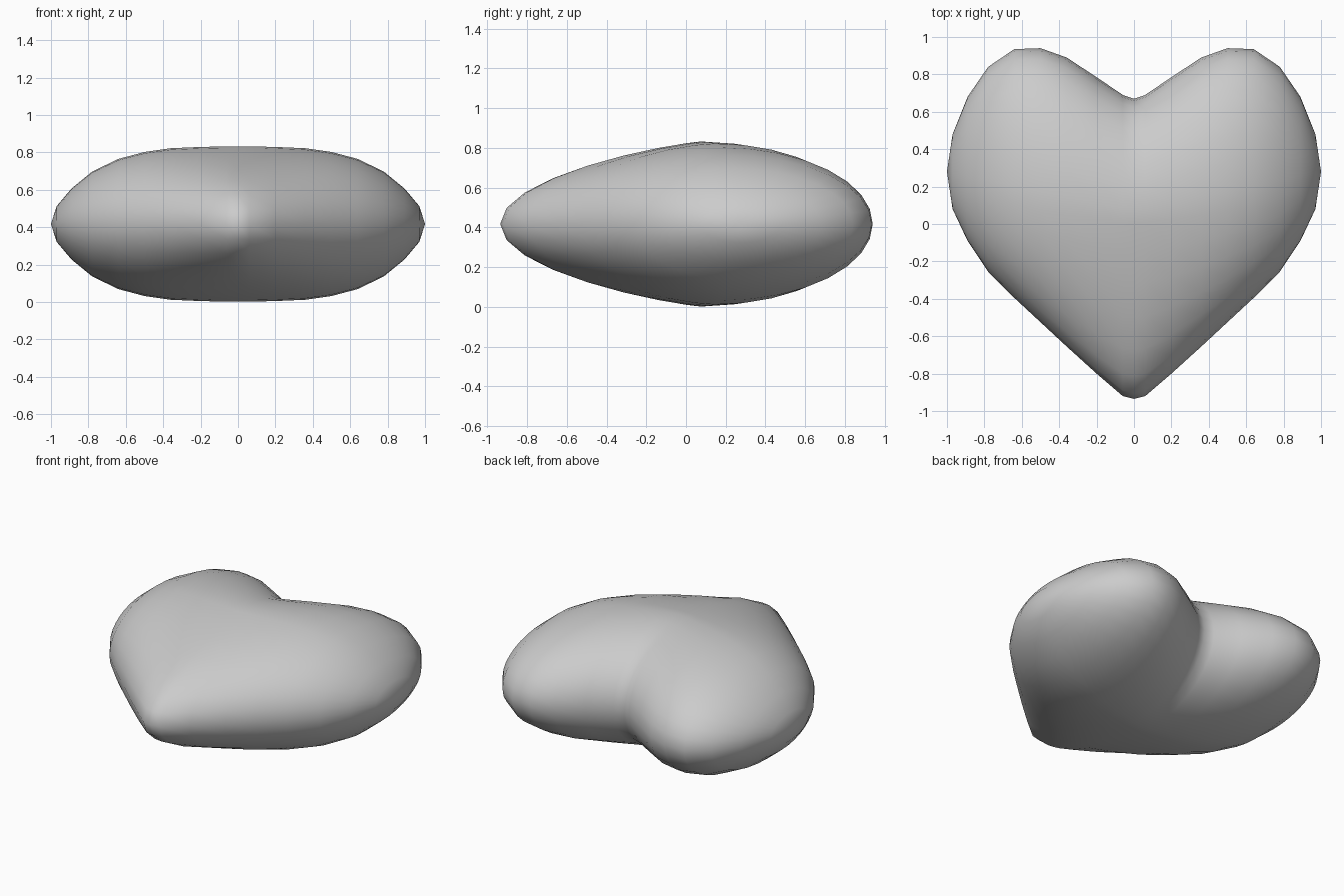
import bpy, bmesh, math

if "Cube" in bpy.data.objects:
    bpy.data.objects.remove(bpy.data.objects["Cube"])

# Half of the heart as stations: x, lower outline y, upper outline y, half thickness
half = [
    (0.00, -0.935, 0.67, 0.415), (0.06, -0.92, 0.69, 0.415),
    (0.20, -0.80, 0.785, 0.412), (0.36, -0.655, 0.89, 0.405),
    (0.50, -0.525, 0.94, 0.385), (0.64, -0.395, 0.935, 0.348),
    (0.78, -0.255, 0.84, 0.28), (0.89, -0.09, 0.68, 0.19),
    (0.97, 0.08, 0.48, 0.095),
]
stations = [(-x, a, b, h) for x, a, b, h in reversed(half[1:])] + half
SEG = 32
MID = 0.417


def section(x, y0, y1, h):
    """Closed lens-like cross-section, more pointed toward the tip."""
    k = abs(x)
    crest = max(0.07 + 0.21 * k, y0 + 0.3 * (y1 - y0))
    p_front = 1.2 + 0.8 * min(1, k / 0.8)
    pts = []
    for i in range(SEG):
        t = 2 * math.pi * i / SEG
        c, s = math.cos(t), math.sin(t)
        if c >= 0:
            y = crest + (y1 - crest) * c
        else:
            y = crest - (crest - y0) * abs(c) ** (2 / p_front)
        pts.append((x, y, MID + h * s))
    return pts


# Loft the sections and close both sides with a pole
bm = bmesh.new()
rings = [[bm.verts.new(p) for p in section(*s)] for s in stations]
for a, b in zip(rings, rings[1:]):
    for i in range(SEG):
        j = (i + 1) % SEG
        bm.faces.new((a[i], a[j], b[j], b[i]))
for x, ring in ((-1, rings[0]), (1, rings[-1])):
    pole = bm.verts.new((x, 0.28, MID))
    for i in range(SEG):
        bm.faces.new((ring[i], ring[(i + 1) % SEG], pole))
bmesh.ops.recalc_face_normals(bm, faces=bm.faces)
for f in bm.faces:
    f.smooth = True

mesh = bpy.data.meshes.new("heart")
bm.to_mesh(mesh)
bm.free()
heart = bpy.data.objects.new("heart", mesh)
bpy.context.collection.objects.link(heart)
